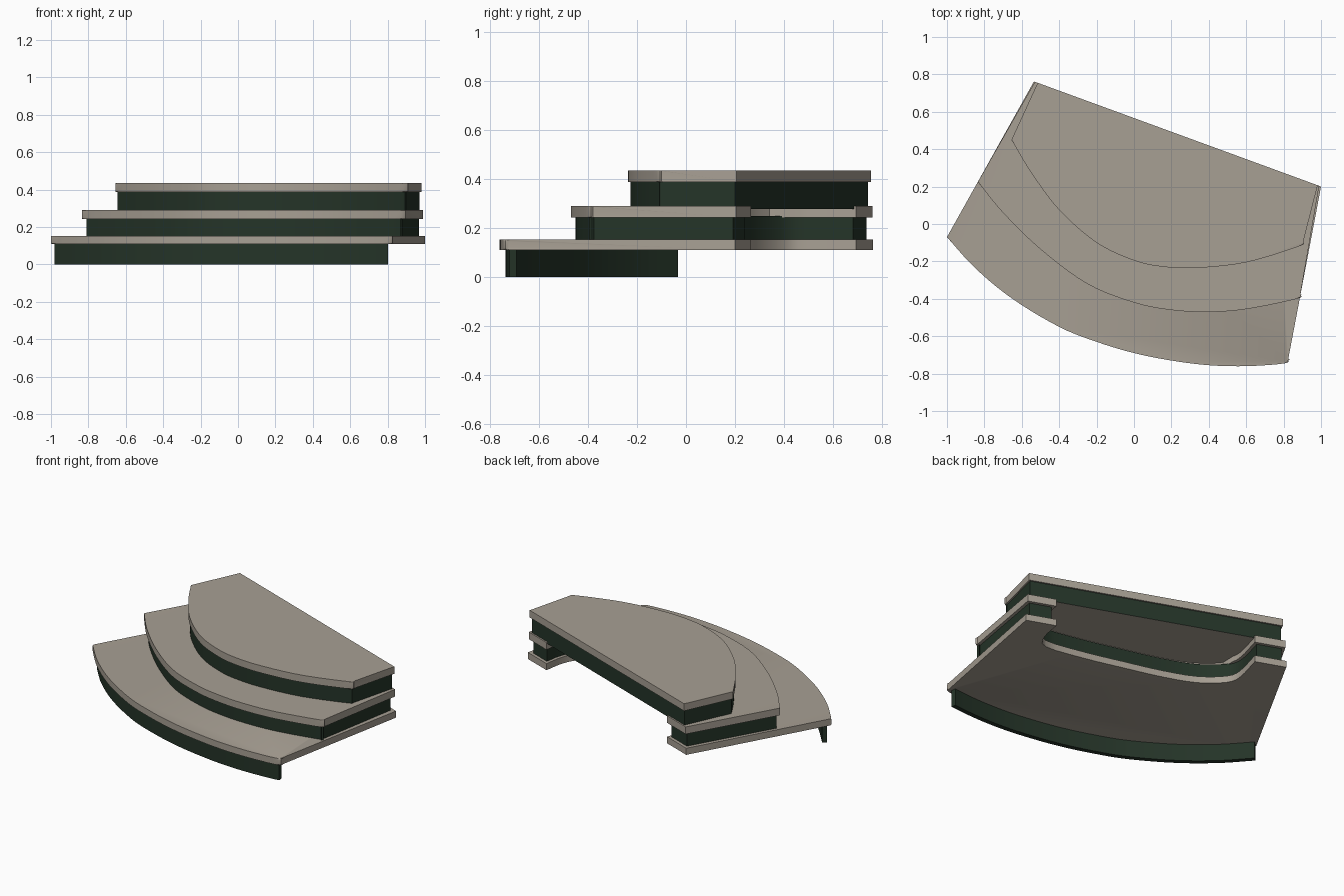
import bpy, bmesh
from mathutils import Vector

if "Cube" in bpy.data.objects:
    bpy.data.objects.remove(bpy.data.objects["Cube"])


def material(name, rgb):
    m = bpy.data.materials.new(name)
    m.diffuse_color = (*rgb, 1)
    m.use_nodes = True
    m.node_tree.nodes["Principled BSDF"].inputs["Base Color"].default_value = m.diffuse_color
    return m


STONE = material("warm_grey_stone", (0.39, 0.35, 0.295))
GREEN = material("dark_green", (0.018, 0.034, 0.021))


def smooth_path(pts, steps=5):
    """Catmull-Rom curve through the points."""
    p = [Vector(q) for q in pts]
    p = [p[0] * 2 - p[1]] + p + [p[-1] * 2 - p[-2]]
    out = []
    for a, b, c, d in zip(p, p[1:], p[2:], p[3:]):
        for i in range(steps):
            t = i / steps
            out.append(0.5 * (2 * b + (c - a) * t + (2 * a - 5 * b + 4 * c - d) * t * t
                              + (3 * b - a - 3 * c + d) * t ** 3))
    return out + [p[-2]]


def inset(pts, d, closed=True):
    """Move a counter-clockwise outline inward by d with mitred corners."""
    out, n = [], len(pts)
    for i, p in enumerate(pts):
        a, b = pts[i - 1], pts[(i + 1) % n]
        e1, e2 = (p - a).normalized(), (b - p).normalized()
        if not closed and i == 0:
            e1 = e2
        if not closed and i == n - 1:
            e2 = e1
        n1, n2 = Vector((-e1.y, e1.x)), Vector((-e2.y, e2.x))
        out.append(p + (n1 + n2) * d / max(1 + n1.dot(n2), 0.3))
    return out


def slab(name, outline, z0, z1, mat, nose=0, under=None):
    """Extruded outline; the first 'nose' points get a rounded front edge."""
    bm = bmesh.new()
    lo = [bm.verts.new((p.x, p.y, z0)) for p in outline]
    hi = [bm.verts.new((p.x, p.y, z1)) for p in outline]
    n = len(outline)
    bm.faces.new(lo[::-1])
    bm.faces.new(hi)
    for i in range(n):
        j = (i + 1) % n
        bm.faces.new((lo[i], lo[j], hi[j], hi[i]))
    if nose:
        edges = [bm.edges.get((r[i], r[i + 1])) for r in (lo, hi) for i in range(nose - 1)]
        bmesh.ops.bevel(bm, geom=edges, offset=(z1 - z0) * 0.42, segments=4,
                        profile=0.5, affect='EDGES', clamp_overlap=True)
    bm.normal_update()
    if under:
        for f in bm.faces:
            if f.normal.z < -0.9:
                f.material_index = 1
    me = bpy.data.meshes.new(name)
    bm.to_mesh(me)
    bm.free()
    me.materials.append(mat)
    if under:
        me.materials.append(under)
    ob = bpy.data.objects.new(name, me)
    bpy.context.collection.objects.link(ob)
    bpy.ops.object.select_all(action='DESELECT')
    ob.select_set(True)
    bpy.context.view_layer.objects.active = ob
    bpy.ops.object.shade_smooth_by_angle(angle=0.6)
    return ob


# Front curves of the three steps, left to right
front1 = smooth_path([(-1, -.07), (-.85, -.235), (-.65, -.4), (-.4, -.55), (-.2, -.63),
                      (0, -.69), (.2, -.73), (.4, -.755), (.6, -.76), (.805, -.745), (.825, -.72)])
front2 = smooth_path([(-.835, .225), (-.7, .06), (-.5, -.135), (-.25, -.32), (0, -.42),
                      (.2, -.46), (.4, -.47), (.6, -.455), (.87, -.4), (.89, -.375)])
front3 = smooth_path([(-.655, .45), (-.55, .275), (-.4, .075), (-.2, -.1), (0, -.195),
                      (.15, -.228), (.33, -.235), (.6, -.205), (.88, -.12), (.905, -.095)])

# Recess in the back, right to left
recess = smooth_path([(.82, .266), (.79, .12), (.71, .035), (.45, .075), (.21, .135),
                      (-.05, .205), (-.25, .285), (-.38, .4), (-.4, .5), (-.35, .694)], 3)
deep = recess[:3] + [p + Vector((-.02, -.06)) for p in recess[3:-6]] + recess[-6:]


def back(r, l):
    return [Vector(r)], [Vector(l)]


r1, l1 = back((1, .2), (-.535, .762))
r2, l2 = back((.99, .204), (-.53, .76))
r3, l3 = back((.982, .207), (-.515, .755))
step1 = front1 + r1 + recess + l1
step2 = front2 + r2 + deep + l2
step2_riser = front2 + r2 + recess + l2
step3 = front3 + r3 + l3

# Treads with rounded nosing
slab("lower_tread", step1, .11, .153, STONE, len(front1))
slab("middle_tread", step2, .243, .29, STONE, len(front2))
slab("upper_tread", step3, .388, .435, STONE, len(front3))

# Risers
wall = front1[:-5]
slab("lower_riser", inset(wall, .025, False) + inset(wall, .055, False)[::-1], 0, .115, GREEN)
slab("middle_riser", inset(step2_riser, .02), .15, .248, GREEN)
slab("upper_riser", inset(step3, .01), .278, .392, GREEN, under=STONE)
